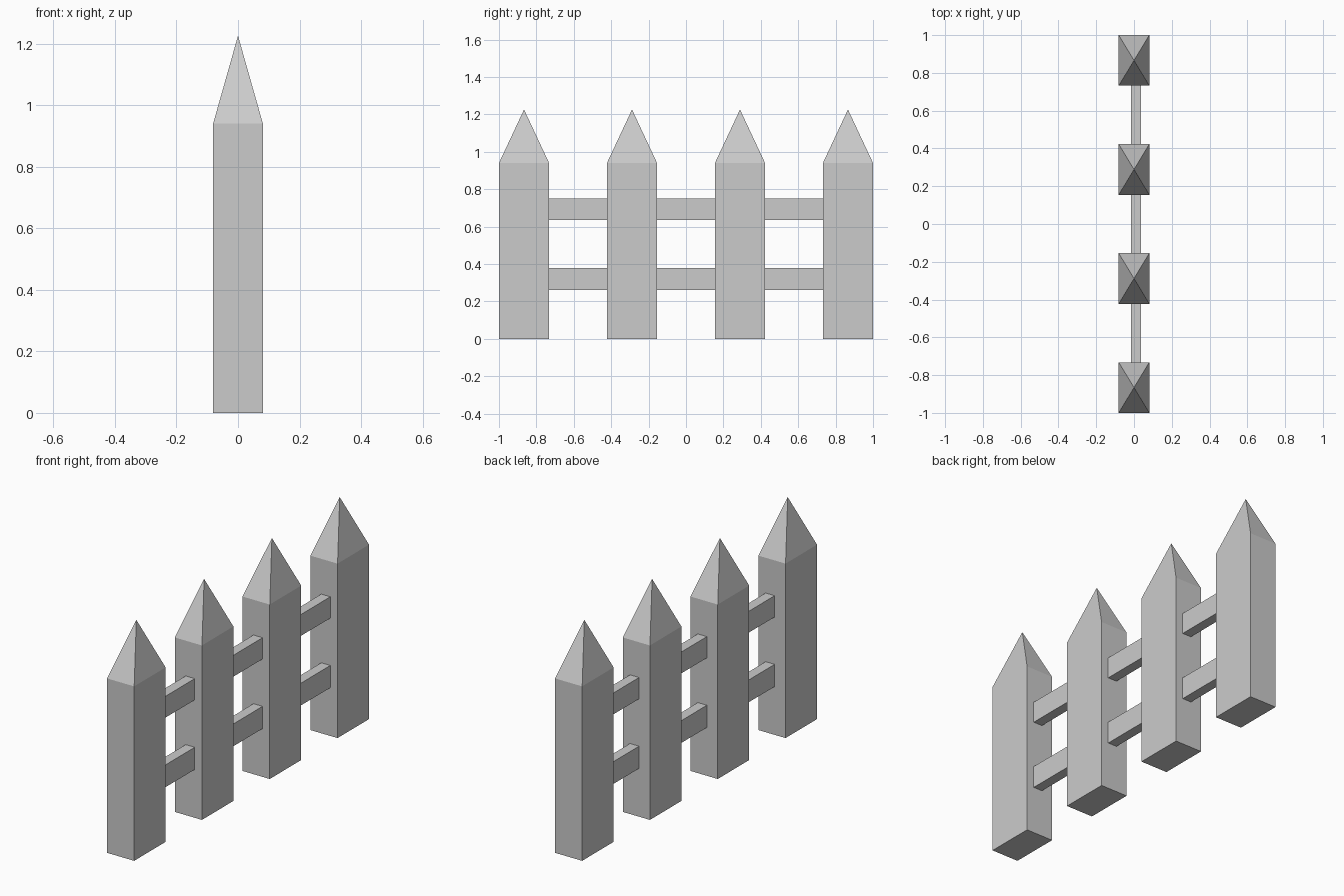
import bpy, bmesh
from mathutils import Matrix, Vector

if "Cube" in bpy.data.objects:
    bpy.data.objects.remove(bpy.data.objects["Cube"])

HALF_X, HALF_Y = 0.081, 0.134      # picket half sizes
SHOULDER, TIP = 0.94, 1.226        # picket heights
SPACING = 0.5773
CENTRES = [(i - 1.5) * SPACING for i in range(4)]


def add_object(name, bm):
    bmesh.ops.recalc_face_normals(bm, faces=bm.faces)
    mesh = bpy.data.meshes.new(name)
    bm.to_mesh(mesh)
    bm.free()
    obj = bpy.data.objects.new(name, mesh)
    bpy.context.collection.objects.link(obj)
    return obj


def box(lo, hi):
    lo, hi = Vector(lo), Vector(hi)
    bm = bmesh.new()
    bmesh.ops.create_cube(bm, size=1, matrix=Matrix.Translation((lo + hi) / 2)
                          @ Matrix.Diagonal((*(hi - lo), 1)))
    return bm


# Pickets: a box whose top face is poked up into a pyramid point
for i, y in enumerate(CENTRES):
    bm = box((-HALF_X, -HALF_Y, 0), (HALF_X, HALF_Y, SHOULDER))
    top = max(bm.faces, key=lambda f: f.calc_center_median().z)
    point = bmesh.ops.poke(bm, faces=[top])["verts"][0]
    point.co.z = TIP
    add_object(f"picket_{i + 1}", bm).location.y = y

# Rails: short bars bridging each gap, set slightly off centre
for level, z0, z1 in (("lower", 0.26, 0.38), ("upper", 0.635, 0.75)):
    for i in range(3):
        bm = box((-0.016, CENTRES[i] + HALF_Y, z0),
                 (0.038, CENTRES[i + 1] - HALF_Y, z1))
        add_object(f"{level}_rail_{i + 1}", bm)
